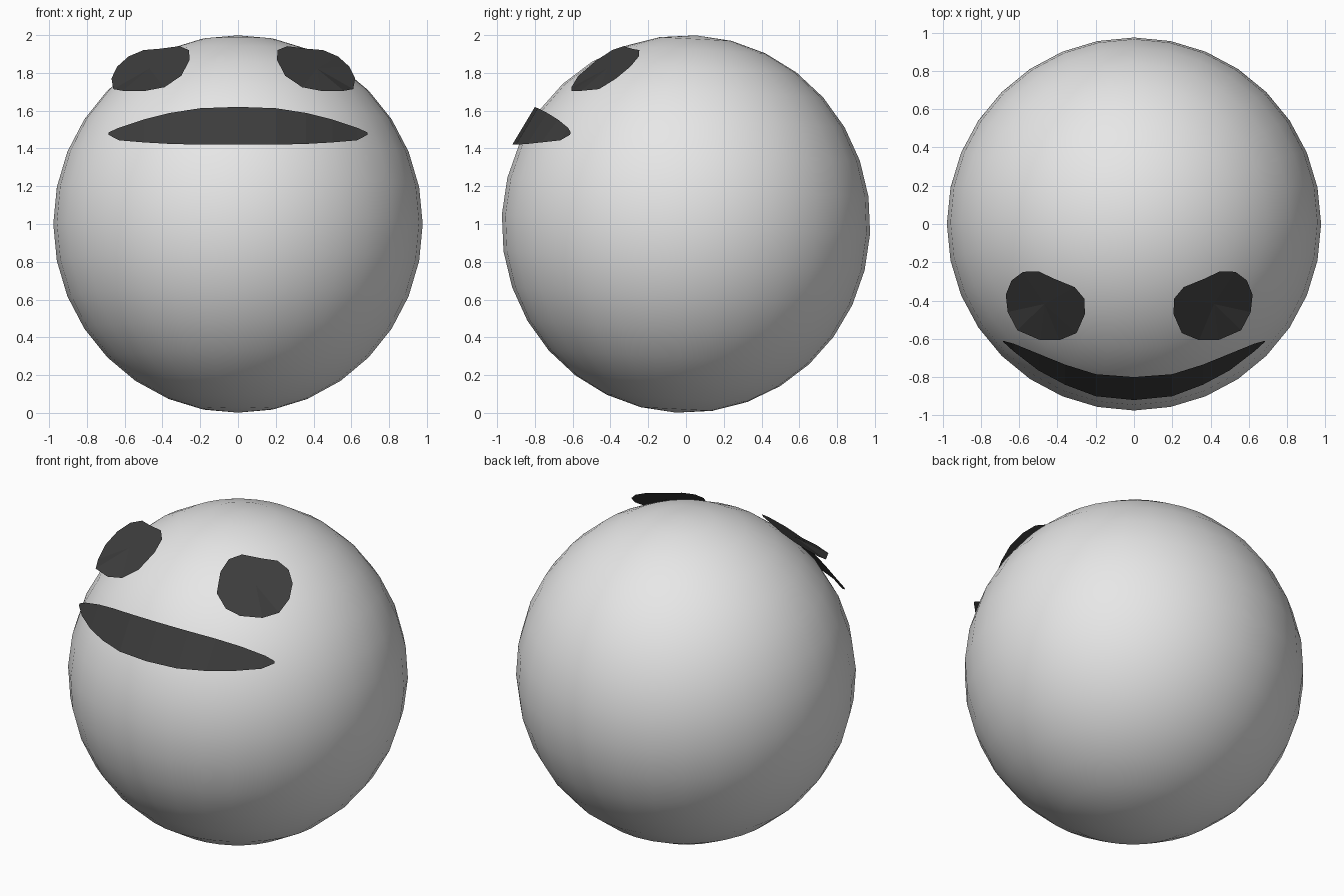
import bpy, bmesh, math

if "Cube" in bpy.data.objects:
    bpy.data.objects.remove(bpy.data.objects["Cube"])


def material(name, value):
    m = bpy.data.materials.new(name)
    m.diffuse_color = (value, value, value, 1)
    m.use_nodes = True
    m.node_tree.nodes["Principled BSDF"].inputs["Base Color"].default_value = m.diffuse_color
    return m


white = material("off_white", 0.8)
black = material("soft_black", 0.045)


def add_sheet(name, verts, faces):
    me = bpy.data.meshes.new(name)
    me.from_pydata(verts, [], faces)
    bm = bmesh.new()
    bm.from_mesh(me)
    for f in bm.faces:          # face away from the ball's centre
        f.normal_update()
        if f.normal.z < 0:
            f.normal_flip()
    bm.to_mesh(me)
    bm.free()
    me.materials.append(black)
    ob = bpy.data.objects.new(name, me)
    bpy.context.collection.objects.link(ob)
    return ob


# ball: slightly tall, tipped back a little
bpy.ops.mesh.primitive_uv_sphere_add(segments=32, ring_count=16, radius=1,
                                     location=(0, 0, 1),
                                     rotation=(math.radians(-3), 0, 0))
ball = bpy.context.object
ball.name = "ball"
ball.scale = (0.978, 0.976, 1.0)
ball.data.materials.append(white)
bpy.ops.object.shade_smooth()

# eyes: flat rounded plates lying on a slanted plane
outline = [(-.58, -.25), (-.50, -.247), (-.42, -.285), (-.31, -.33), (-.26, -.39),
           (-.256, -.47), (-.30, -.57), (-.39, -.607), (-.49, -.607), (-.61, -.555),
           (-.66, -.46), (-.67, -.37), (-.64, -.295)]


def eye_height(x, y):
    return min(1.945, max(1.705, 2.286 + 0.40 * x + 0.669 * y))


left = [(x, y, eye_height(x, y)) for x, y in outline]
right = [(-0.05 - x, y, z) for x, y, z in left]
for name, pts in (("left_eye", left), ("right_eye", right)):
    centre = (sum(p[0] for p in pts) / len(pts), sum(p[1] for p in pts) / len(pts),
              sum(p[2] for p in pts) / len(pts))
    n = len(pts)
    add_sheet(name, pts + [centre], [(i, (i + 1) % n, n) for i in range(n)])

# mouth: curved strip, half profile as (x, top y, top z, bottom y, bottom z)
half = [(0, -.80, 1.62, -.92, 1.42), (.2, -.785, 1.613, -.90, 1.42),
        (.36, -.735, 1.588, -.84, 1.424), (.5, -.678, 1.553, -.765, 1.432),
        (.63, -.625, 1.51, -.665, 1.443), (.685, -.61, 1.485, -.615, 1.472)]
profile = [(-x, *r) for x, *r in reversed(half[1:])] + half
verts = []
for x, ty, tz, by, bz in profile:
    verts += [(x, ty, tz), (x, by, bz)]
add_sheet("mouth", verts, [(2 * i, 2 * i + 1, 2 * i + 3, 2 * i + 2)
                           for i in range(len(profile) - 1)])
